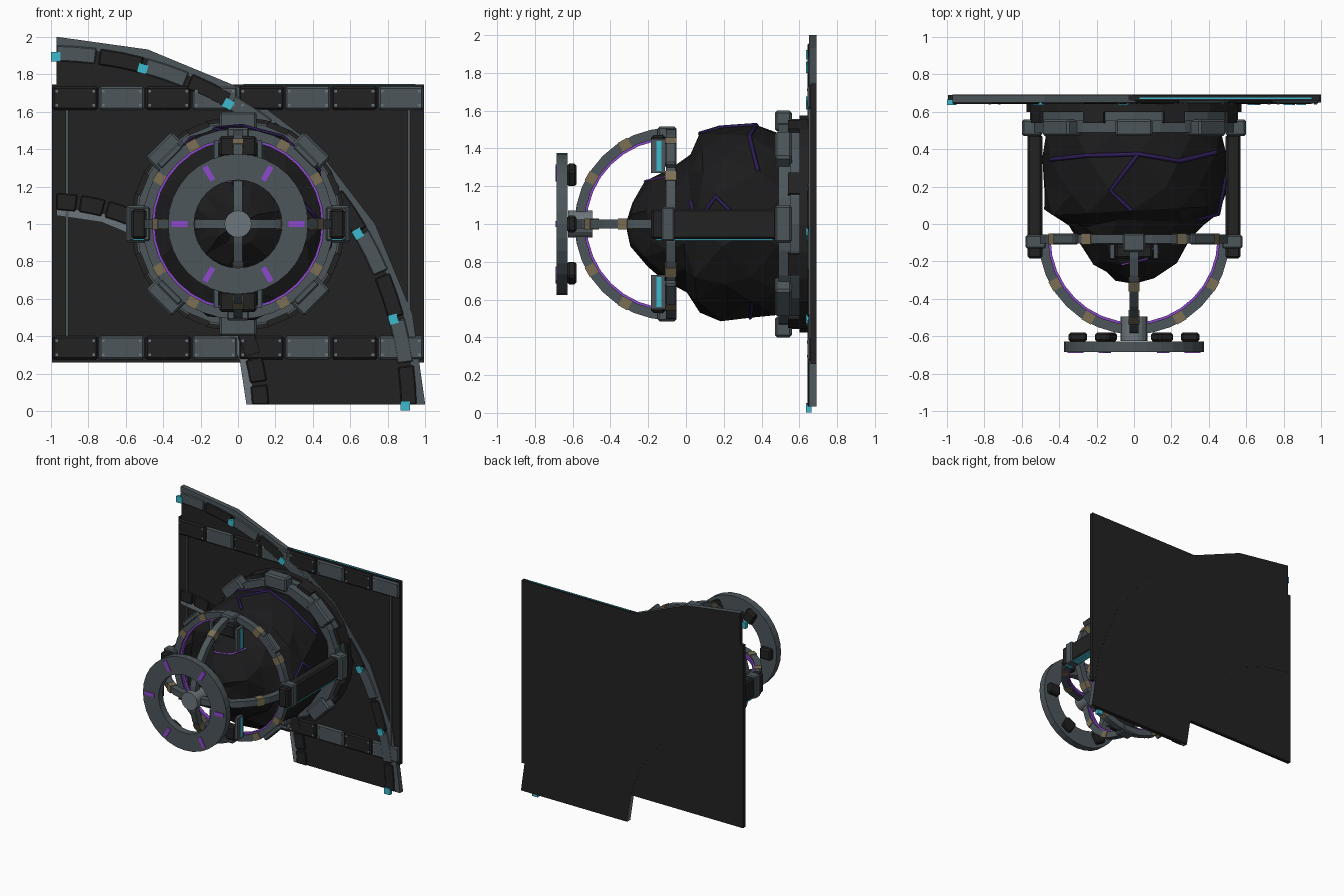
import bpy, bmesh, math, random
from mathutils import Vector, Matrix

if "Cube" in bpy.data.objects:
    bpy.data.objects.remove(bpy.data.objects["Cube"])

random.seed(4)

def material(name, col):
    m = bpy.data.materials.new(name)
    m.diffuse_color = (*col, 1)
    m.use_nodes = True
    m.node_tree.nodes["Principled BSDF"].inputs["Base Color"].default_value = m.diffuse_color
    return m

CHAR = material("charcoal", (0.016, 0.016, 0.016))
BLACK = material("soft black", (0.011, 0.011, 0.012))
GREY = material("steel grey", (0.072, 0.092, 0.102))
LIGHT = material("pale steel", (0.15, 0.18, 0.2))
CYAN = material("cyan", (0.045, 0.48, 0.62))
PURPLE = material("purple", (0.27, 0.065, 0.62))
GOLD = material("dull gold", (0.2, 0.16, 0.09))
INDIGO = material("dark indigo", (0.026, 0.012, 0.09))

def add_mesh(name, bm, mat, bevel=0):
    bmesh.ops.recalc_face_normals(bm, faces=bm.faces)
    me = bpy.data.meshes.new(name)
    bm.to_mesh(me)
    bm.free()
    me.materials.append(mat)
    ob = bpy.data.objects.new(name, me)
    bpy.context.collection.objects.link(ob)
    if bevel:
        b = ob.modifiers.new("chamfer", "BEVEL")
        b.width, b.segments = bevel, 1
    return ob

def box(name, lo, hi, mat, bevel=0):
    lo, hi = Vector(lo), Vector(hi)
    bm = bmesh.new()
    bmesh.ops.create_cube(bm, size=1)
    for v in bm.verts:
        v.co = (lo + hi) / 2 + Vector(c * s for c, s in zip(v.co, hi - lo))
    return add_mesh(name, bm, mat, bevel)

# maps in-plane coordinates (u, v) and depth w to a 3D point
PLANES = {"xz": lambda u, v, w: Vector((u, w, v)),
          "yz": lambda u, v, w: Vector((w, u, v)),
          "xy": lambda u, v, w: Vector((u, v, w))}

def sector(name, plane, c, r0, r1, a0, a1, n, w0, w1, mat, bevel=0, clip=None):
    """Flat arc or full ring between two radii, extruded from w0 to w1."""
    full = abs(a1 - a0) >= 360
    bm, rows = bmesh.new(), []
    for i in range(n if full else n + 1):
        a = math.radians(a0 + (a1 - a0) * i / n)
        row = []
        for r, w in ((r0, w0), (r1, w0), (r1, w1), (r0, w1)):
            u, v = c[0] + r * math.cos(a), c[1] + r * math.sin(a)
            if clip:
                u, v = max(u, clip[0]), max(v, clip[1])
            row.append(bm.verts.new(PLANES[plane](u, v, w)))
        rows.append(row)
    for i in range(n):
        p, q = rows[i], rows[(i + 1) % len(rows)]
        for k in range(4):
            bm.faces.new((p[k], p[(k + 1) % 4], q[(k + 1) % 4], q[k]))
    if not full:
        bm.faces.new(rows[0])
        bm.faces.new(rows[-1])
    return add_mesh(name, bm, mat, bevel)

def radial_box(name, plane, c, r, a, size, w, mat, bevel=0):
    """Box turned to angle a at radius r; size is radial, tangential, depth."""
    bm = bmesh.new()
    bmesh.ops.create_cube(bm, size=1)
    rot = Matrix.Rotation(math.radians(a), 2)
    for v in bm.verts:
        p = rot @ Vector((r + v.co.x * size[0], v.co.y * size[1]))
        v.co = PLANES[plane](c[0] + p.x, c[1] + p.y, w + v.co.z * size[2])
    return add_mesh(name, bm, mat, bevel)

# ---- back panel with top and bottom strips of alternating blocks
box("back_panel", (-0.995, 0.66, 0.26), (0.995, 0.69, 1.745), CHAR)
for z0, z1, row in ((1.61, 1.735, "top"), (0.275, 0.4, "bottom")):
    for i in range(8):
        x = -0.995 + i * 0.2488
        mat = GREY if i % 2 else CHAR
        box(f"{row}_strip_block", (x + 0.004, 0.643, z0), (x + 0.245, 0.665, z1), mat, 0.01)
        for rx in (x + 0.025, x + 0.224):
            for rz in (z0 + 0.025, z1 - 0.025):
                box("strip_rivet", (rx - 0.007, 0.64, rz - 0.007), (rx + 0.007, 0.645, rz + 0.007), LIGHT)
for s in (-1, 1):
    box("panel_side_rod", (s * 0.915 - 0.008, 0.648, 0.4), (s * 0.915 + 0.008, 0.664, 1.61), GREY)
box("panel_top_light", (0.03, 0.668, 1.74), (0.95, 0.676, 1.749), CYAN)

# ---- quarter ring sweeping across the panel
Q = (-1.0, 0.0)
CUT = (-0.97, 0.035)
sector("quarter_ring_slab", "xz", Q, 1.05, 2.0, 0, 90, 6, 0.657, 0.6915, CHAR, clip=CUT)
sector("quarter_ring_outer_rim", "xz", Q, 1.955, 2.001, 0, 90, 6, 0.65, 0.688, GREY, clip=CUT)
sector("quarter_ring_inner_rim", "xz", Q, 1.045, 1.09, 0, 90, 6, 0.65, 0.688, LIGHT, clip=CUT)
for i in range(12):
    a = 90 - 7.5 * i
    mat = CHAR if i % 2 else GREY
    sector("outer_arc_block", "xz", Q, 1.87, 1.955, a - 7.2, a - 0.3, 2, 0.642, 0.66, mat, 0.006, CUT)
    sector("inner_arc_block", "xz", Q, 1.075, 1.165, a - 7, a - 0.5, 2, 0.642, 0.66, CHAR, 0.006, CUT)
for i in range(7):
    a = 90 - 15 * i
    dz = 0.027 if i == 6 else 0
    radial_box("arc_light", "xz", (Q[0] + (0.025 if i == 0 else 0), dz), 1.895, a,
               (0.05, 0.05, 0.03), 0.65, CYAN)

# ---- mounting rings between panel and rock
C = (0.0, 1.0)
sector("mount_ring_back", "xz", C, 0.42, 0.575, 0, 360, 24, 0.6, 0.66, CHAR)
sector("mount_ring_mid", "xz", C, 0.44, 0.555, 0, 360, 24, 0.55, 0.61, GREY)
sector("mount_ring_front", "xz", C, 0.46, 0.545, 0, 360, 24, 0.49, 0.55, GREY)
for i in range(8):
    radial_box("mount_block", "xz", C, 0.545, i * 45, (0.11, 0.2, 0.09), 0.515, GREY, 0.012)
    radial_box("mount_block_foot", "xz", C, 0.54, i * 45 + 22.5, (0.06, 0.12, 0.08), 0.58, CHAR)

# ---- faceted rock core: jittered lathe along y
profile = [(0.62, 0.44), (0.5, 0.49), (0.36, 0.51), (0.18, 0.51), (0.07, 0.47),
           (0.01, 0.37), (-0.1, 0.3), (-0.2, 0.24), (-0.29, 0.12)]
N = 12
bm, rings = bmesh.new(), []
for i, (y, r) in enumerate(profile):
    ring = []
    for j in range(N):
        a = 2 * math.pi * (j + 0.5 * (i % 2) + random.uniform(-0.2, 0.2)) / N
        rr = r * random.uniform(0.95, 1.03)
        ring.append(bm.verts.new((rr * math.cos(a), y + random.uniform(-0.025, 0.025), 1 + rr * math.sin(a))))
    rings.append(ring)
for i in range(len(rings) - 1):
    for j in range(N):
        p, q, k = rings[i], rings[i + 1], (j + 1) % N
        if i % 2:
            tris = ((p[j], q[j], q[k]), (p[j], q[k], p[k]))
        else:
            tris = ((p[j], q[j], p[k]), (p[k], q[j], q[k]))
        for t in tris:
            bm.faces.new(t)
nose = bm.verts.new((0, -0.32, 1))
for j in range(N):
    bm.faces.new((rings[-1][j], nose, rings[-1][(j + 1) % N]))
bm.faces.new(rings[0])
pts = [[v.co.copy() for v in ring] for ring in rings]
add_mesh("rock_core", bm, BLACK)

# glowing veins that follow the rock's edges
def vein(path, mat, depth):
    cu = bpy.data.curves.new("rock_vein", "CURVE")
    cu.dimensions, cu.bevel_depth, cu.bevel_resolution = "3D", depth, 0
    sp = cu.splines.new("POLY")
    sp.points.add(len(path) - 1)
    for p, (i, j) in zip(sp.points, path):
        p.co = (*pts[i][j % N], 1)
    cu.materials.append(mat)
    bpy.context.collection.objects.link(bpy.data.objects.new("rock_vein", cu))

vein([(2, j) for j in (1, 2, 3, 4, 5)], INDIGO, 0.012)
vein([(2, j) for j in (7, 8, 9, 10)], INDIGO, 0.012)
vein([(2, 0), (3, 0), (4, 0), (5, 0)], INDIGO, 0.014)
vein([(2, 3), (3, 3), (4, 3)], INDIGO, 0.012)
vein([(6, 2), (7, 2), (7, 3)], PURPLE, 0.006)

# ---- cage: one full ring and two front half rings, with liners and studs
cage = (("xz", C, 0, 360, 32, -0.08, (30, 60, 120, 150, 210, 240, 300, 330)),
        ("yz", (-0.08, 1.0), 90, 270, 16, 0, (120, 150, 210, 240)),
        ("xy", (0.0, -0.08), 180, 360, 16, 1.0, (210, 240, 300, 330)))
for plane, c, a0, a1, n, w, studs in cage:
    sector("cage_ring", plane, c, 0.458, 0.51, a0, a1, n, w - 0.025, w + 0.025, GREY)
    sector("cage_liner", plane, c, 0.446, 0.459, a0, a1, n, w - 0.014, w + 0.014, PURPLE)
    for a in studs:
        radial_box("cage_stud", plane, c, 0.484, a, (0.056, 0.056, 0.06), w, GOLD)
for a in (45, 135, 225, 315):
    radial_box("cage_corner_block", "xz", C, 0.515, a, (0.04, 0.16, 0.06), -0.08, GREY, 0.008)

# ---- side arms and the upper and lower clamps
for s in (-1, 1):
    def sided(name, x0, x1, y0, y1, z0, z1, mat, bev=0):
        box(name, (min(s * x0, s * x1), y0, z0), (max(s * x0, s * x1), y1, z1), mat, bev)
    sided("side_arm", 0.49, 0.57, -0.185, 0.48, 0.92, 1.08, CHAR, 0.012)
    sided("side_arm_light", 0.5, 0.562, -0.16, 0.46, 0.912, 0.921, CYAN)
    sided("side_arm_collar", 0.47, 0.58, -0.13, -0.06, 0.91, 1.09, GREY, 0.008)
    # clamp at top (s = 1) and bottom (s = -1)
    za, zb = sorted((1 + s * 0.36, 1 + s * 0.47))
    box("clamp_block", (-0.1, -0.185, za), (0.1, -0.11, zb), CHAR, 0.012)
    za, zb = sorted((1 + s * 0.45, 1 + s * 0.515))
    box("clamp_bridge", (-0.06, -0.15, za), (0.06, -0.05, zb), GREY, 0.01)
    za, zb = sorted((1 + s * 0.27, 1 + s * 0.45))
    for x in (-0.115, 0.115):
        box("clamp_side_plate", (x - 0.012, -0.185, za), (x + 0.012, -0.11, zb), GREY)
        o = math.copysign(0.014, x)
        box("clamp_light", (x + o - 0.003, -0.155, za + 0.01), (x + o + 0.003, -0.13, zb - 0.01), CYAN)

# ---- front wheel with hub, purple marks and rear pads
sector("front_wheel", "xz", C, 0.235, 0.375, 0, 360, 32, -0.685, -0.628, GREY)
for i in range(6):
    radial_box("wheel_mark", "xz", C, 0.312, i * 60, (0.085, 0.03, 0.01), -0.686, PURPLE)
    radial_box("wheel_pad", "xz", C, 0.3, i * 60, (0.1, 0.09, 0.05), -0.605, CHAR, 0.012)
bm = bmesh.new()
bmesh.ops.create_cone(bm, cap_ends=True, segments=20, radius1=0.072, radius2=0.072, depth=0.13,
                      matrix=Matrix.Translation((0, -0.56, 1)) @ Matrix.Rotation(math.pi / 2, 4, "X"))
add_mesh("wheel_hub", bm, LIGHT)
